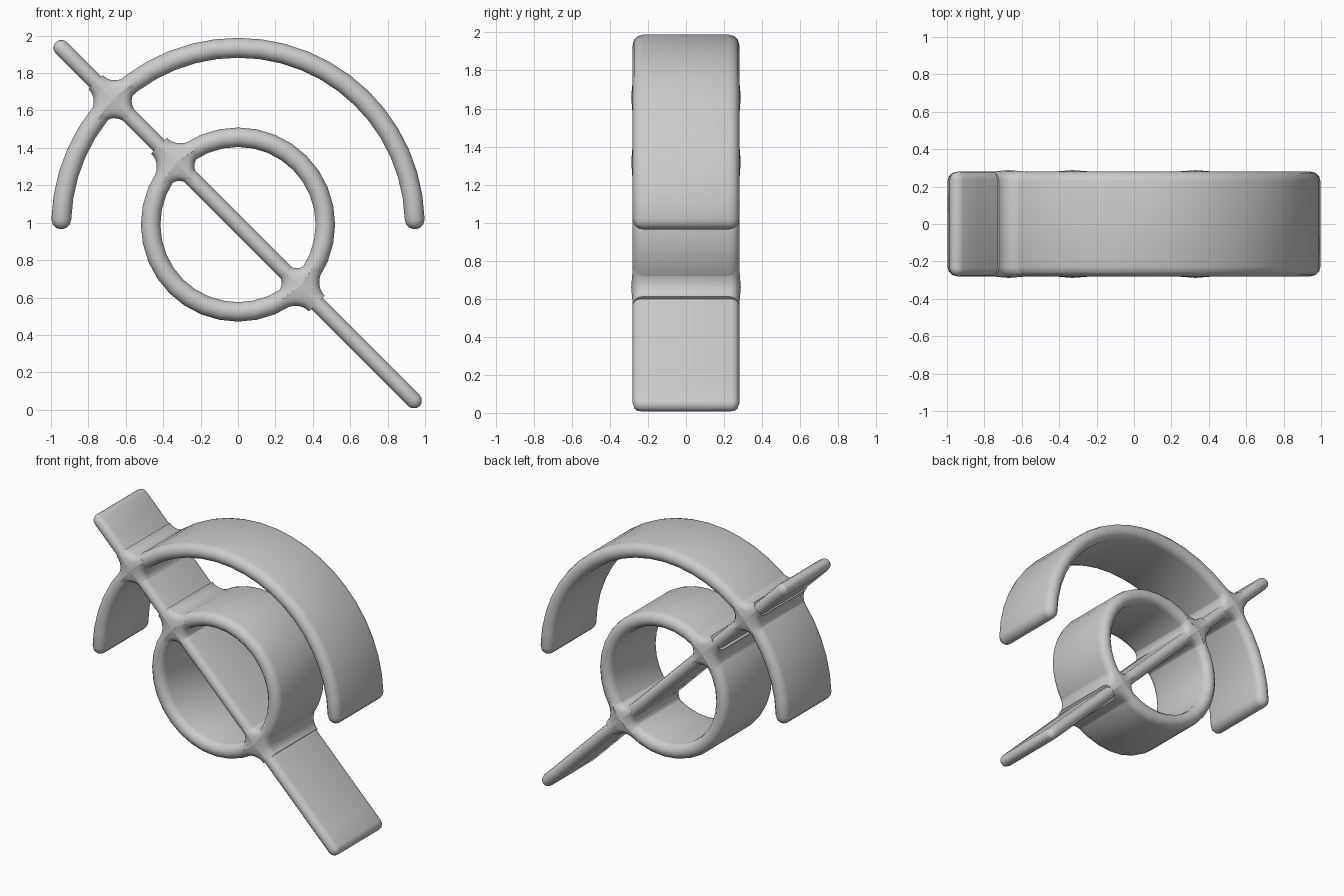
import bpy, bmesh
from math import sin, cos, pi, radians, sqrt

cube = bpy.data.objects.get("Cube")
if cube:
    bpy.data.objects.remove(cube, do_unlink=True)

grey = bpy.data.materials.new("light grey")
grey.use_nodes = True
colour = (0.6, 0.6, 0.6, 1)
grey.diffuse_color = colour
grey.node_tree.nodes["Principled BSDF"].inputs["Base Color"].default_value = colour

CZ = 0.99            # height of the shared centre
HALF = 0.28          # half depth of every band
RING_R, ARC_R = 0.467, 0.945
DIAGONAL = radians(135)


def finish(name, bm):
    bmesh.ops.remove_doubles(bm, verts=bm.verts, dist=0.0005)
    bmesh.ops.recalc_face_normals(bm, faces=bm.faces)
    mesh = bpy.data.meshes.new(name)
    bm.to_mesh(mesh)
    bm.free()
    mesh.materials.append(grey)
    obj = bpy.data.objects.new(name, mesh)
    bpy.context.collection.objects.link(obj)
    bpy.ops.object.select_all(action='DESELECT')
    obj.select_set(True)
    bpy.context.view_layer.objects.active = obj
    bpy.ops.object.shade_smooth_by_angle(angle=radians(40))


def bridge(bm, a, b):
    for i in range(len(a)):
        j = (i + 1) % len(a)
        bm.faces.new((a[i], a[j], b[j], b[i]))


def band(name, frames, t, closed=False):
    """Sweep a rounded strip; a frame is (x, z, across x, across z, inset)."""
    bm = bmesh.new()
    loops = []
    for x, z, nx, nz, inset in frames:
        loop = []
        for k in range(14):
            side = 1 if k < 7 else -1
            a = pi * (k if k < 7 else k - 1) / 6
            if k >= 7:
                a = pi + pi * (k - 7) / 6
            r = t - inset
            u, y = r * cos(a), side * (HALF - t) + r * sin(a)
            loop.append(bm.verts.new((x + nx * u, y, z + nz * u)))
        loops.append(loop)
    for a, b in zip(loops, loops[1:]):
        bridge(bm, a, b)
    if closed:
        bridge(bm, loops[-1], loops[0])
    else:
        bm.faces.new(loops[0])
        bm.faces.new(loops[-1])
    finish(name, bm)


def rounded(point, t, start, end):
    """Frames along point(distance) with rounded tips outside start and end."""
    steps = [radians(a) for a in (85, 60, 30)]
    head = [(*point(start - t * sin(a)), t * (1 - cos(a))) for a in steps]
    tail = [(*point(end + t * sin(a)), t * (1 - cos(a))) for a in reversed(steps)]
    n = 24
    body = [(*point(start + (end - start) * i / n), 0) for i in range(n + 1)]
    return head + body + tail


def on_circle(radius):
    def point(s):
        a = s / radius
        return radius * cos(a), CZ + radius * sin(a), cos(a), sin(a)
    return point


def on_diagonal(s):
    h = sqrt(0.5)
    return -s * h, CZ + s * h, h, h


def junction(name, radius, angle, t=0.047, fillet=0.085):
    """Filleted four-armed crossing, bent to follow a circle."""
    bm = bmesh.new()
    reach = t + fillet

    def place(u, v, y):
        a, r = angle - u / radius, radius + v
        return bm.verts.new((r * cos(a), y, CZ + r * sin(a)))

    def outline(inset, y):
        loop = []
        for q in range(4):
            c, s = cos(q * pi / 2), sin(q * pi / 2)
            for k in range(9):
                a = -pi / 2 - pi / 2 * k / 8
                u = reach + (fillet + inset) * cos(a)
                v = reach + (fillet + inset) * sin(a)
                loop.append(place(u * c - v * s, u * s + v * c, y))
        return loop

    # Rounded edges on both faces, each rising to a shallow peak
    steps = [radians(a) for a in (85, 60, 30, 0)]
    rims = [(t * (1 - cos(a)), HALF - t + t * sin(a)) for a in steps]
    levels = [(i, -y) for i, y in rims] + [(i, y) for i, y in reversed(rims)]
    loops = [outline(i, y) for i, y in levels]
    for a, b in zip(loops, loops[1:]):
        bridge(bm, a, b)
    for loop, y in ((loops[0], -HALF - 0.008), (loops[-1], HALF + 0.008)):
        peak = place(0, 0, y)
        for i in range(len(loop)):
            bm.faces.new((loop[i], loop[(i + 1) % len(loop)], peak))
    finish(name, bm)


# Inner ring
ring_point = on_circle(RING_R)
band("inner_ring",
     [(*ring_point(RING_R * 2 * pi * i / 32), 0) for i in range(32)],
     0.052, closed=True)

# Outer half arc
band("outer_arc",
     rounded(on_circle(ARC_R), 0.053, ARC_R * radians(1.7), ARC_R * radians(178.3)),
     0.053)

# Diagonal plate through both
band("diagonal_plate", rounded(on_diagonal, 0.043, -1.33, 1.335), 0.043)

# Blended crossings
junction("arc_junction", ARC_R, DIAGONAL)
junction("upper_ring_junction", RING_R, DIAGONAL)
junction("lower_ring_junction", RING_R, DIAGONAL + pi)
